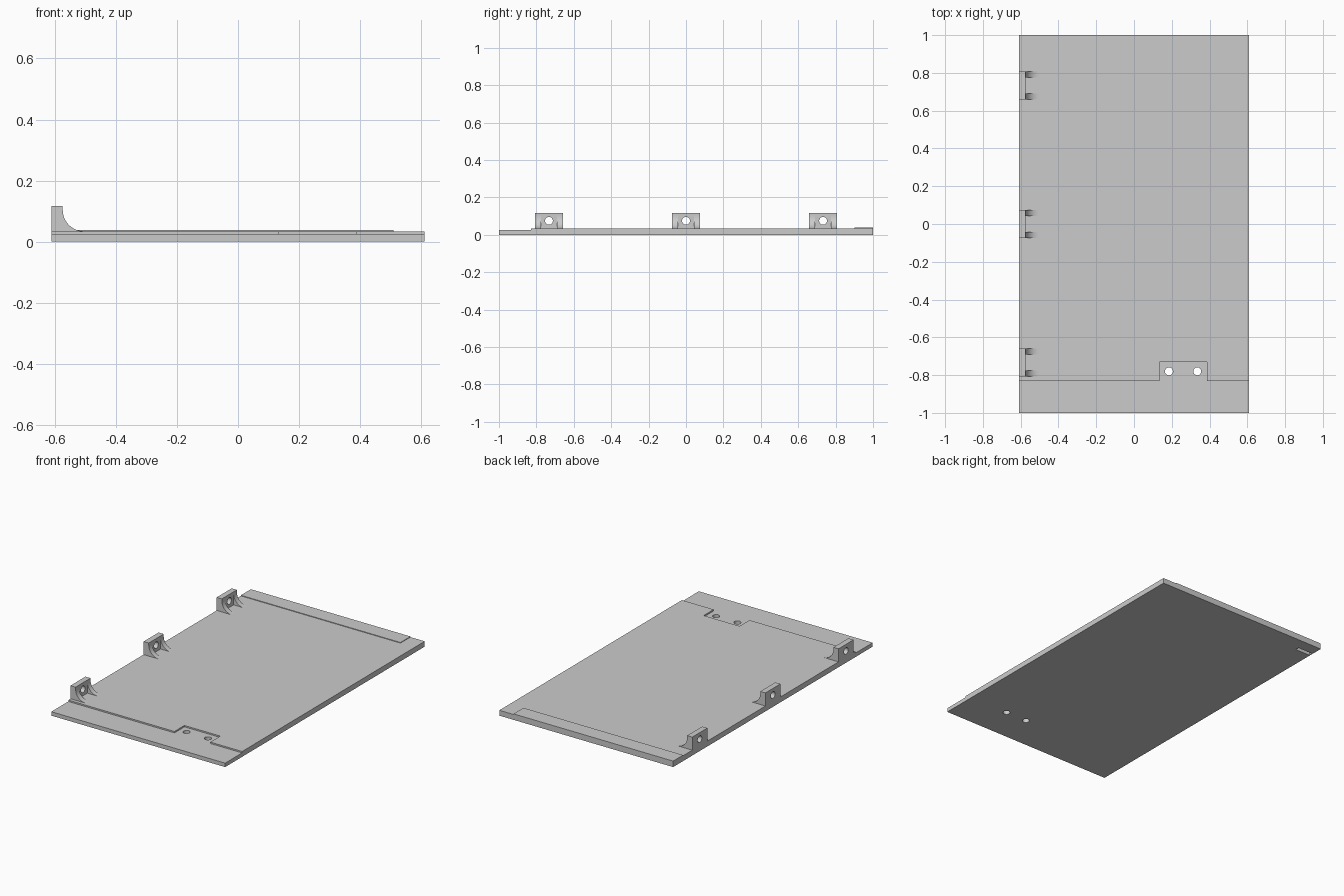
import bpy, bmesh, math
from mathutils import Matrix

if "Cube" in bpy.data.objects:
    bpy.data.objects.remove(bpy.data.objects["Cube"], do_unlink=True)

grey = bpy.data.materials.new("light grey")
grey.use_nodes = True
COLOUR = (0.6, 0.6, 0.6, 1)
grey.diffuse_color = COLOUR
grey.node_tree.nodes["Principled BSDF"].inputs["Base Color"].default_value = COLOUR

HALF_X, TOP, LEDGE = 0.61, 0.034, 0.025


def finish(name, bm):
    bmesh.ops.recalc_face_normals(bm, faces=bm.faces)
    mesh = bpy.data.meshes.new(name)
    bm.to_mesh(mesh)
    bm.free()
    ob = bpy.data.objects.new(name, mesh)
    bpy.context.collection.objects.link(ob)
    mesh.materials.append(grey)
    return ob


def box(name, x, y, z):
    bm = bmesh.new()
    bmesh.ops.create_cube(bm, size=1)
    for v in bm.verts:
        for i, (lo, hi) in enumerate((x, y, z)):
            v.co[i] = hi if v.co[i] > 0 else lo
    return finish(name, bm)


def rod(name, centre, radius, length, axis="Z"):
    bm = bmesh.new()
    turn = Matrix.Rotation(math.pi / 2, 4, "Y") if axis == "X" else Matrix()
    bmesh.ops.create_cone(bm, cap_ends=True, segments=32, radius1=radius, radius2=radius,
                          depth=length, matrix=Matrix.Translation(centre) @ turn)
    return finish(name, bm)


def prism(name, profile, y0, y1):
    """Extrude an x-z profile along y."""
    bm = bmesh.new()
    face = bm.faces.new([bm.verts.new((x, y0, z)) for x, z in profile])
    side = bmesh.ops.extrude_face_region(bm, geom=[face])["geom"]
    bmesh.ops.translate(bm, vec=(0, y1 - y0, 0),
                        verts=[g for g in side if isinstance(g, bmesh.types.BMVert)])
    return finish(name, bm)


def cut(ob, cutter):
    bpy.context.view_layer.objects.active = ob
    mod = ob.modifiers.new("cut", "BOOLEAN")
    mod.operation, mod.solver, mod.object = "DIFFERENCE", "EXACT", cutter
    bpy.ops.object.modifier_apply(modifier=mod.name)
    bpy.data.objects.remove(cutter, do_unlink=True)


def smooth(ob):
    bpy.ops.object.select_all(action="DESELECT")
    ob.select_set(True)
    bpy.context.view_layer.objects.active = ob
    bpy.ops.object.shade_smooth_by_angle(angle=math.radians(30))


# Door panel with lowered front ledge, notch, screw holes and underside slot
panel = box("panel", (-HALF_X, HALF_X), (-1, 1), (0, TOP))
cut(panel, box("ledge_cutter", (-1, 1), (-1.2, -0.83), (LEDGE, 0.2)))
cut(panel, box("notch_cutter", (0.135, 0.387), (-0.9, -0.73), (LEDGE, 0.2)))
for x in (0.185, 0.335):
    cut(panel, rod("hole_cutter", (x, -0.78, 0), 0.021, 0.3))
cut(panel, box("slot_cutter", (-0.605, -0.5), (0.9, 0.925), (-0.1, 0.026)))
smooth(panel)

# Thin raised strip along the back edge
box("back_strip", (-HALF_X, 0.51), (0.9, 1), (TOP - 0.004, 0.038))

# Hinge brackets: drilled block with a concave gusset at each end
FACE, R, WIDTH = -0.574, 0.07, 0.15
arc = [(FACE + R - R * math.cos(a), TOP + R - R * math.sin(a))
       for a in (math.pi / 2 * i / 16 for i in range(17))]
gusset_profile = arc + [(FACE + R, TOP - 0.004), (FACE, TOP - 0.004)]
for place, y in (("front", -0.733), ("middle", 0), ("back", 0.733)):
    block = box(place + "_hinge_block", (-HALF_X, FACE),
                (y - WIDTH / 2, y + WIDTH / 2), (TOP - 0.004, 0.117))
    cut(block, rod("pin_cutter", (-0.59, y, 0.075), 0.021, 0.2, "X"))
    smooth(block)
    for end, y0 in (("front", y - WIDTH / 2), ("back", y + WIDTH / 2 - 0.032)):
        smooth(prism(f"{place}_hinge_{end}_gusset", gusset_profile, y0, y0 + 0.032))
